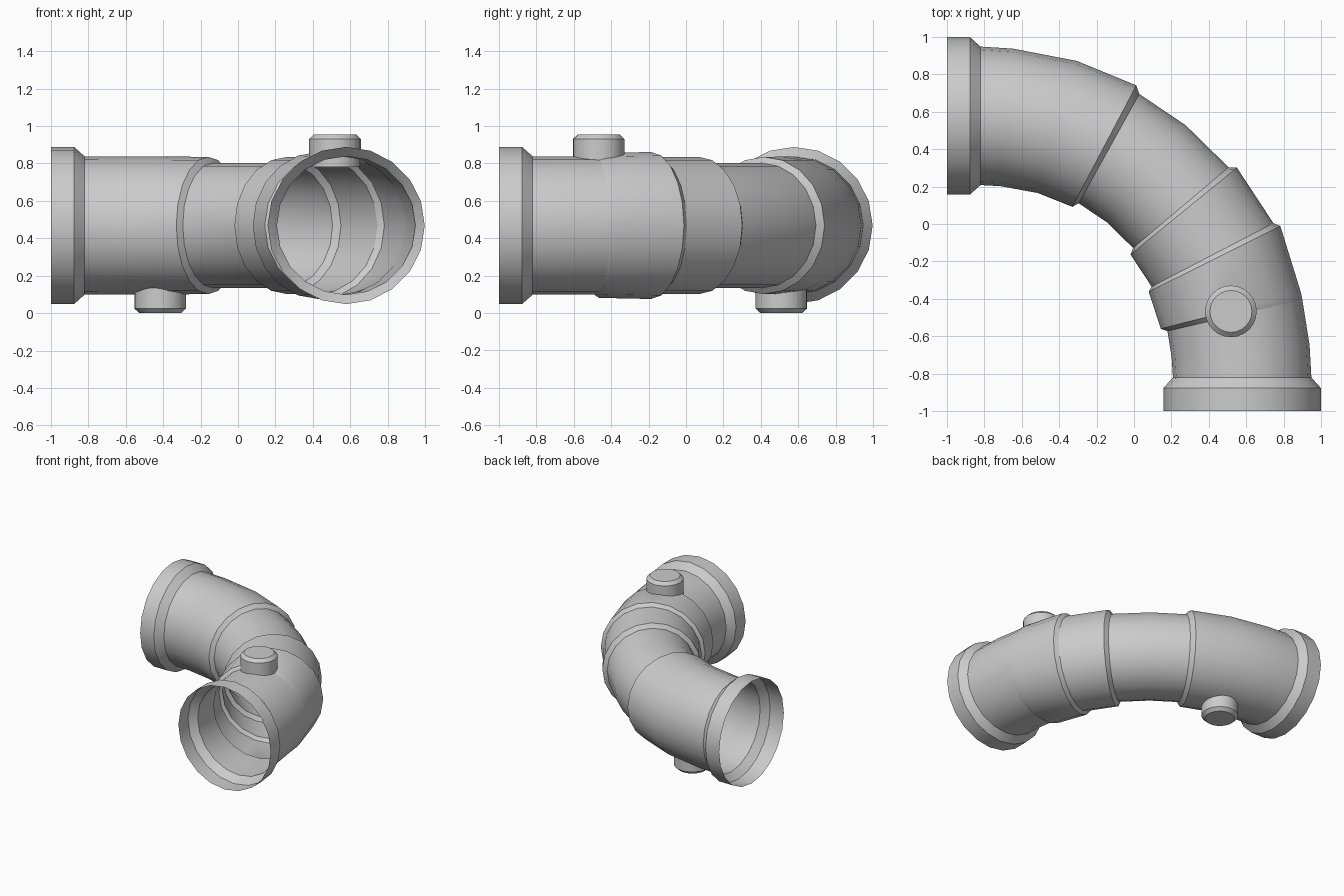
import bpy
from math import sin, cos, radians, pi

if "Cube" in bpy.data.objects:
    bpy.data.objects.remove(bpy.data.objects["Cube"])

SIDES = 20
BEND = (-0.8, -0.8)   # centre of the bend in plan
R = 1.375             # bend radius
ZC = 0.468            # height of the pipe axis


def make(name, rings, cap_end=False):
    """Skin a list of equal-length vertex rings into one tube."""
    n = len(rings[0])
    verts = [v for ring in rings for v in ring]
    faces = []
    for i in range(len(rings) - 1):
        for j in range(n):
            k = (j + 1) % n
            faces.append((i * n + j, i * n + k, (i + 1) * n + k, (i + 1) * n + j))
    if cap_end:
        faces.append(tuple(range((len(rings) - 1) * n, len(rings) * n)))
    mesh = bpy.data.meshes.new(name)
    mesh.from_pydata(verts, [], faces)
    obj = bpy.data.objects.new(name, mesh)
    bpy.context.collection.objects.link(obj)
    bpy.ops.object.select_all(action='DESELECT')
    obj.select_set(True)
    bpy.context.view_layer.objects.active = obj
    # outward normals
    bpy.ops.object.mode_set(mode='EDIT')
    bpy.ops.mesh.select_all(action='SELECT')
    bpy.ops.mesh.normals_make_consistent(inside=False)
    bpy.ops.object.mode_set(mode='OBJECT')
    bpy.ops.object.shade_smooth_by_angle(angle=radians(28))
    return obj


def circle(cx, cy, deg, r):
    """Upright ring whose in-plane axis points along deg."""
    a = radians(deg)
    pts = []
    for j in range(SIDES):
        t = 2 * pi * j / SIDES
        pts.append((cx + cos(a) * cos(t) * r, cy + sin(a) * cos(t) * r, ZC + sin(t) * r))
    return pts


def bend(deg, r, shift=0.0):
    a = radians(deg)
    return circle(BEND[0] + (R + shift) * cos(a), BEND[1] + (R + shift) * sin(a), deg, r)


# flared sockets at both open ends
collar = [(-1.0, 0.42), (-0.876, 0.42), (-0.82, 0.37)]
make("left_socket", [circle(x, 0.578, 90, r) for x, r in collar])
make("front_socket", [circle(0.578, y, 0, r) for y, r in collar])

# bent pipe sections: (angle, radius, inward shift)
left_start = circle(-0.82, 0.578, 90, 0.37)
front_end = circle(0.578, -0.82, 0, 0.37)
make("left_pipe", [left_start] + [bend(*p) for p in
     [(85, 0.369), (73.5, 0.368), (62.2, 0.367), (61, 0.334)]])
make("narrow_pipe", [bend(*p) for p in
     [(61, 0.334), (51, 0.334), (40.2, 0.334)]])
make("middle_sleeve", [bend(*p) for p in
     [(40.2, 0.334), (39.2, 0.367), (27.5, 0.367)]])
make("wide_sleeve", [bend(*p) for p in
     [(27.5, 0.367), (26.5, 0.393), (14.3, 0.387, -0.015), (13.1, 0.37)]])
make("front_pipe", [bend(13.1, 0.37), bend(5, 0.37), front_end])


# round inspection plugs with chamfered ends, above and below
def plug(name, x, y, profile):
    n = 24
    make(name, [[(x + r * cos(2 * pi * j / n), y + r * sin(2 * pi * j / n), z)
                 for j in range(n)] for z, r in profile], cap_end=True)


plug("top_plug", 0.518, -0.467, [(0.78, 0.138), (0.93, 0.138), (0.955, 0.112)])
plug("bottom_plug", -0.416, 0.51, [(0.175, 0.138), (0.025, 0.138), (0.0, 0.112)])
